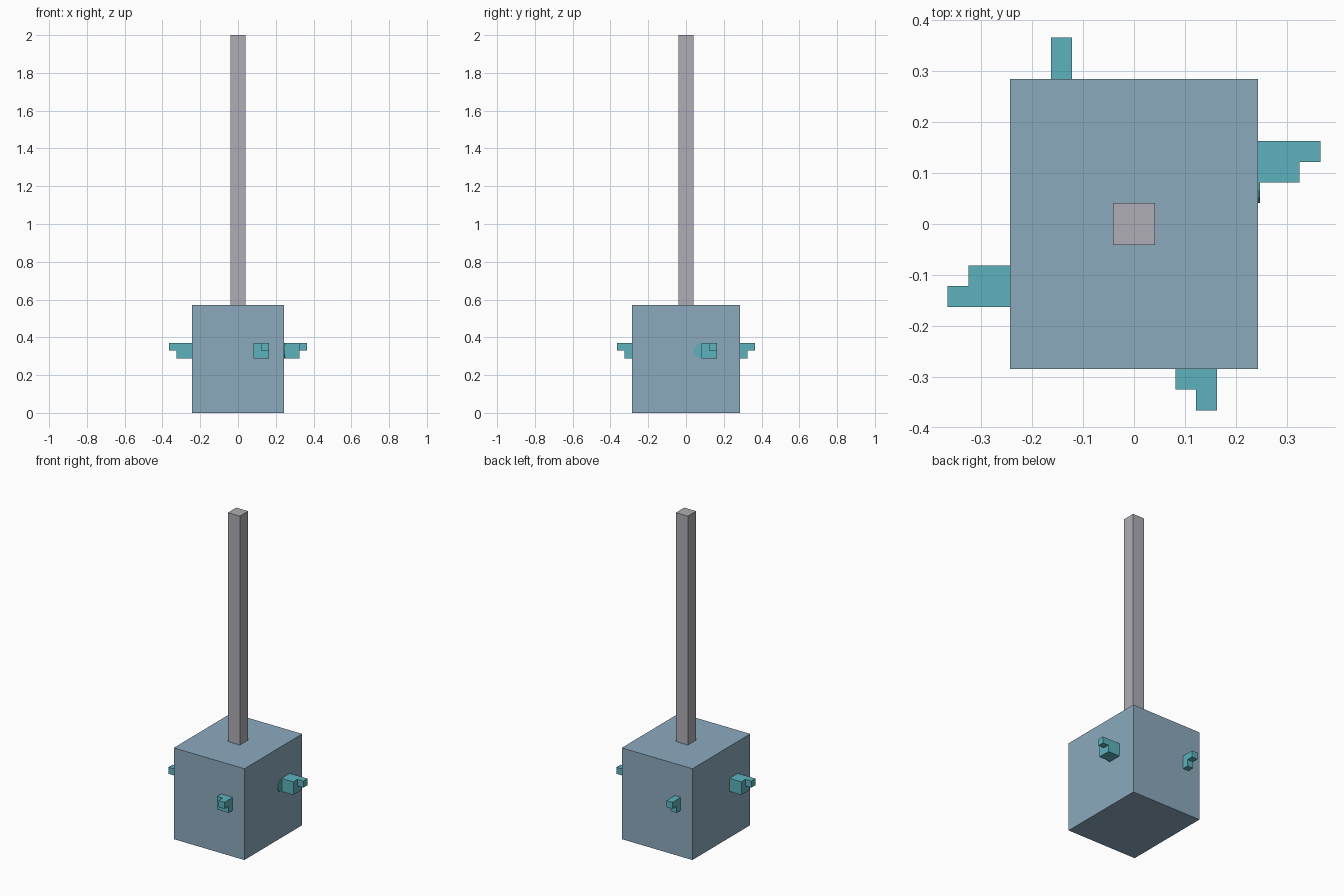
import bpy
import bmesh
import math

cube = bpy.data.objects.get("Cube")
if cube:
    bpy.data.objects.remove(cube, do_unlink=True)


def material(name, color):
    m = bpy.data.materials.new(name)
    m.use_nodes = True
    m.diffuse_color = (*color, 1)
    m.node_tree.nodes["Principled BSDF"].inputs["Base Color"].default_value = (*color, 1)
    return m


STEEL = material("blue grey", (0.26, 0.40, 0.51))
TEAL = material("teal", (0.11, 0.45, 0.51))
GREY = material("light grey", (0.42, 0.42, 0.46))


def finish(name, bm, mat):
    bmesh.ops.recalc_face_normals(bm, faces=bm.faces)
    mesh = bpy.data.meshes.new(name)
    bm.to_mesh(mesh)
    bm.free()
    mesh.materials.append(mat)
    obj = bpy.data.objects.new(name, mesh)
    bpy.context.collection.objects.link(obj)
    return obj


def add_box(bm, low, high):
    for v in bmesh.ops.create_cube(bm, size=1)["verts"]:
        v.co = [l + (c + 0.5) * (h - l) for c, l, h in zip(v.co, low, high)]


def box(name, low, high, mat):
    bm = bmesh.new()
    add_box(bm, low, high)
    return finish(name, bm, mat)


# Block and its upright pole
X, Y, TOP = 0.244, 0.285, 0.57
box("block", (-X, -Y, 0), (X, Y, TOP), STEEL)
box("pole", (-0.041, -0.041, TOP), (0.041, 0.041, 2), GREY)

# Stepped pegs, one per side: built facing +x, then turned about z
Z0, Z1, Z2 = 0.288, 0.329, 0.37
IN, MID, OUT = 0.082, 0.122, 0.163


def peg(name, face, inner, step, turn):
    bm = bmesh.new()
    add_box(bm, (face, inner, Z0), (step, OUT, Z2))
    add_box(bm, (step, MID, Z1), (0.366, OUT, Z2))
    obj = finish(name, bm, TEAL)
    obj.rotation_euler.z = math.radians(turn)


peg("left_peg", X, IN, 0.325, 0)
peg("right_peg", X, IN, 0.325, 180)
peg("front_peg", Y, IN, 0.325, -90)
peg("back_peg", Y, MID, 0.325, 90)

# Thin rounded plate beside the left peg
bm = bmesh.new()
bmesh.ops.create_cone(bm, cap_ends=True, segments=16, radius1=0.041,
                      radius2=0.041, depth=0.004)
plate = finish("left_round_plate", bm, TEAL)
plate.rotation_euler.y = math.pi / 2
plate.location = (X + 0.002, IN, Z1)
